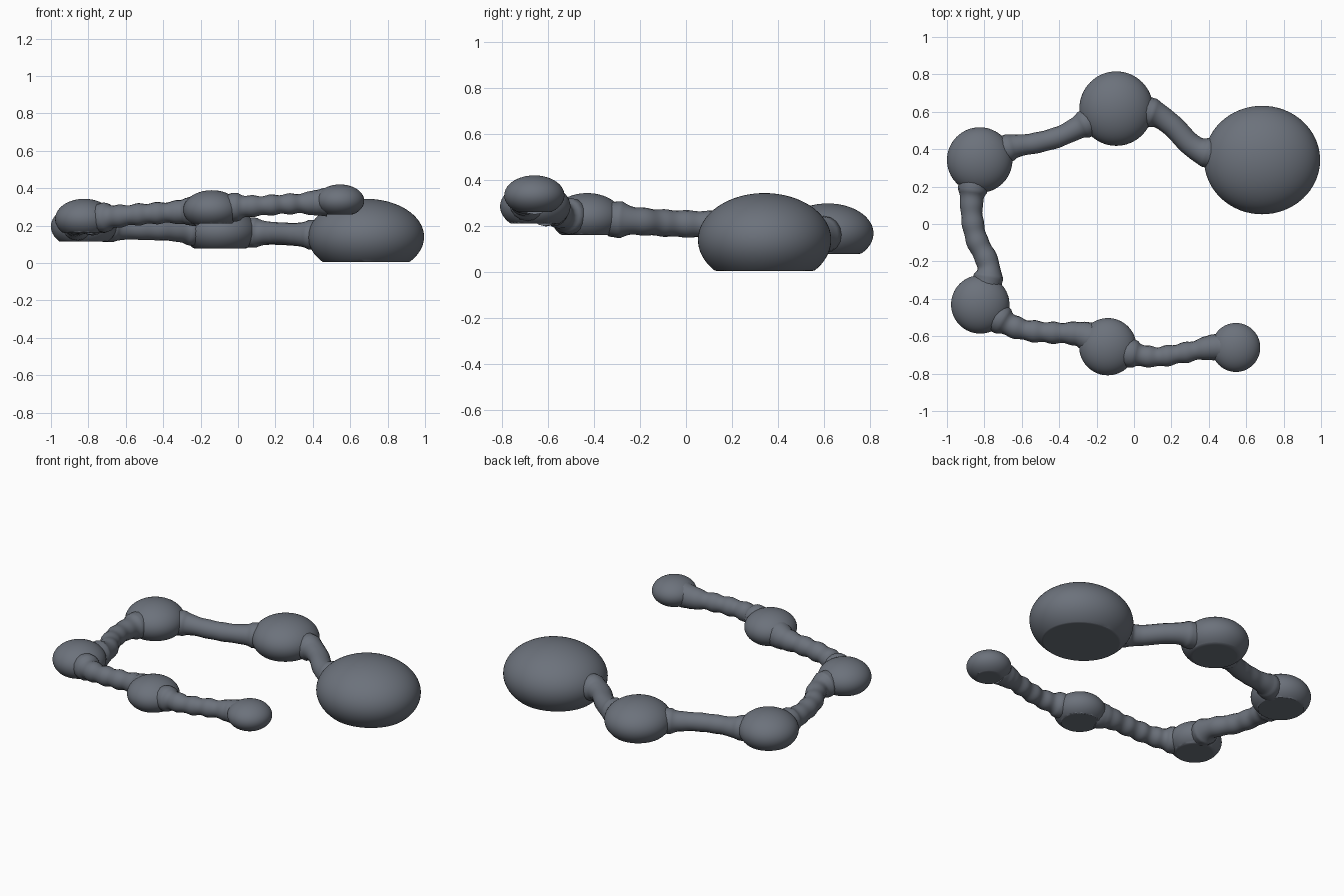
import bpy, bmesh, math
from mathutils import Vector

if "Cube" in bpy.data.objects:
    bpy.data.objects.remove(bpy.data.objects["Cube"])

grey = bpy.data.materials.new("slate_grey")
grey.diffuse_color = (0.15, 0.168, 0.2, 1)
grey.use_nodes = True
grey.node_tree.nodes["Principled BSDF"].inputs["Base Color"].default_value = grey.diffuse_color

# name, centre, radii, height of the flat underside
BLOBS = [
    ("main_body", (0.685, 0.342, 0.14), (0.31, 0.29, 0.203), 0.005),
    ("node_1", (-0.095, 0.617, 0.168), (0.197, 0.199, 0.13), 0.077),
    ("node_2", (-0.825, 0.342, 0.195), (0.175, 0.175, 0.12), 0.116),
    ("node_3", (-0.822, -0.43, 0.235), (0.156, 0.156, 0.108), 0.16),
    ("node_4", (-0.14, -0.656, 0.285), (0.153, 0.153, 0.104), 0.21),
    ("end_node", (0.545, -0.66, 0.333), (0.13, 0.131, 0.087), 0.26),
]
# intermediate path points, tube radius, ripple depth
LINKS = [
    ([(0.42, 0.375, 0.15), (0.31, 0.42, 0.153), (0.2, 0.53, 0.158), (0.09, 0.595, 0.162)], 0.06, 0.0),
    ([(-0.27, 0.53, 0.17), (-0.4, 0.467, 0.175), (-0.53, 0.432, 0.18), (-0.66, 0.41, 0.185)], 0.055, 0.001),
    ([(-0.86, 0.2, 0.2), (-0.868, 0.06, 0.207), (-0.842, -0.08, 0.212), (-0.785, -0.2, 0.22), (-0.78, -0.29, 0.227)], 0.058, 0.002),
    ([(-0.69, -0.525, 0.245), (-0.59, -0.565, 0.255), (-0.46, -0.58, 0.265), (-0.28, -0.592, 0.275)], 0.056, 0.004),
    ([(0.0, -0.695, 0.3), (0.12, -0.71, 0.306), (0.26, -0.69, 0.315), (0.42, -0.66, 0.322)], 0.053, 0.004),
]


def finish(obj):
    obj.data.materials.append(grey)
    bpy.context.collection.objects.link(obj)


def blob(name, c, r, floor):
    """Ellipsoid with its underside cut flat and slightly rounded."""
    bm = bmesh.new()
    bmesh.ops.create_uvsphere(bm, u_segments=64, v_segments=40, radius=1)
    for v in bm.verts:
        v.co = Vector([c[i] + v.co[i] * r[i] for i in range(3)])
    cut = bmesh.ops.bisect_plane(bm, geom=bm.verts[:] + bm.edges[:] + bm.faces[:],
                                 plane_co=(0, 0, floor), plane_no=(0, 0, -1), clear_outer=True)
    rim = [e for e in cut["geom_cut"] if isinstance(e, bmesh.types.BMEdge)]
    bmesh.ops.contextual_create(bm, geom=rim)
    bmesh.ops.bevel(bm, geom=rim, offset=0.012, segments=3, profile=0.5,
                    affect='EDGES', clamp_overlap=True)
    bmesh.ops.recalc_face_normals(bm, faces=bm.faces)
    for f in bm.faces:
        f.smooth = len(f.verts) < 10
    me = bpy.data.meshes.new(name)
    bm.to_mesh(me)
    bm.free()
    finish(bpy.data.objects.new(name, me))


def smooth_path(pts, steps=16):
    """Catmull-Rom samples through the points."""
    p = [Vector(q) for q in pts]
    p = [2 * p[0] - p[1]] + p + [2 * p[-1] - p[-2]]
    out = []
    for i in range(1, len(p) - 2):
        a, b, c, d = p[i - 1:i + 3]
        for s in range(steps):
            t = s / steps
            out.append(0.5 * (2 * b + (c - a) * t + (2 * a - 5 * b + 4 * c - d) * t ** 2
                              + (3 * b - a - 3 * c + d) * t ** 3))
    return out + [p[-2]]


def link(name, start, end, mids, radius, ripple):
    """Tube between two blobs, flaring where it meets them."""
    def outside(q):
        return min((q.xy - Vector(b[1]).xy).length - b[2][0] for b in (start, end))
    pts = [q for q in smooth_path([start[1]] + mids + [end[1]]) if outside(q) > -0.06]
    cu = bpy.data.curves.new(name, 'CURVE')
    cu.dimensions = '3D'
    cu.bevel_depth = 1
    cu.bevel_resolution = 6
    cu.use_fill_caps = True
    sp = cu.splines.new('POLY')
    sp.points.add(len(pts) - 1)
    dist = 0
    for i, q in enumerate(pts):
        if i:
            dist += (q - pts[i - 1]).length
        sp.points[i].co = (*q, 1)
        sp.points[i].radius = (radius + 0.02 * math.exp(-max(outside(q), 0) / 0.03)
                               + ripple * math.sin(dist * math.tau / 0.1))
    sp.use_smooth = True
    finish(bpy.data.objects.new(name, cu))


# Rounded bodies
for b in BLOBS:
    blob(*b)

# Connecting tubes
for i, (mids, radius, ripple) in enumerate(LINKS):
    link(f"connector_{i + 1}", BLOBS[i], BLOBS[i + 1], mids, radius, ripple)
